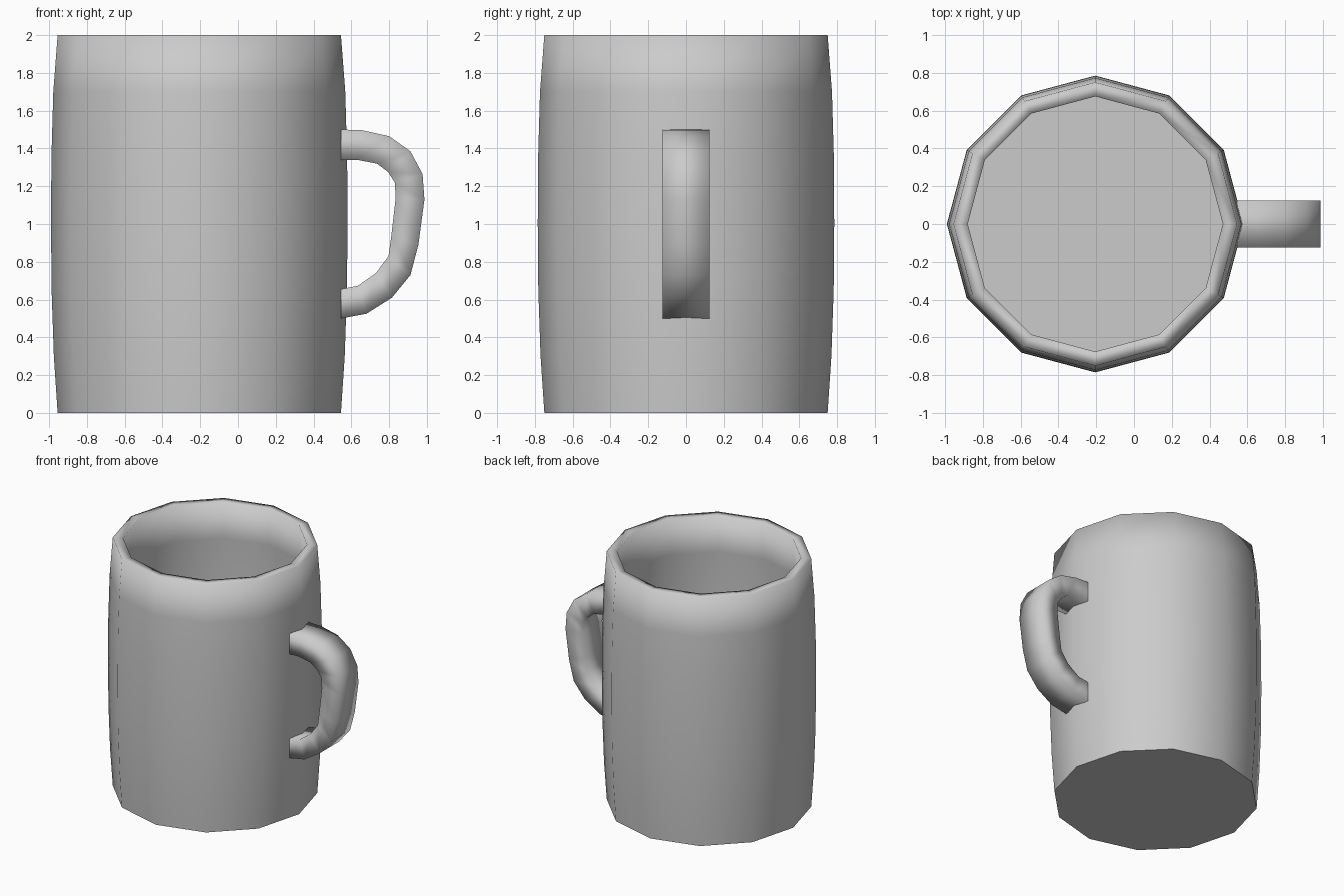
import bpy, bmesh
from math import sin, cos, tau

if "Cube" in bpy.data.objects:
    bpy.data.objects.remove(bpy.data.objects["Cube"])

SIDES = 12
CX = -0.205  # body axis


def finish(bm, name):
    bmesh.ops.recalc_face_normals(bm, faces=bm.faces)
    mesh = bpy.data.meshes.new(name)
    bm.to_mesh(mesh)
    bm.free()
    ob = bpy.data.objects.new(name, mesh)
    bpy.context.collection.objects.link(ob)
    return ob


# Mug body: bulged outer wall, rim, parallel inner wall and floor
outer = [(0.75, 0), (0.77, 0.3), (0.782, 0.65), (0.785, 1.0),
         (0.783, 1.35), (0.773, 1.7), (0.75, 2.0)]
inner = [(r - 0.075, z) for r, z in reversed(outer[1:])] + [(0.682, 0.1)]
bm = bmesh.new()
rings = [[bm.verts.new((CX + r * cos(tau * i / SIDES), r * sin(tau * i / SIDES), z))
          for i in range(SIDES)] for r, z in outer + inner]
for a, b in zip(rings, rings[1:]):
    for i in range(SIDES):
        j = (i + 1) % SIDES
        bm.faces.new((a[i], a[j], b[j], b[i])).smooth = True
for ring in (rings[0], rings[-1]):
    cap = bm.faces.new(ring)
    for e in cap.edges:
        e.smooth = False
finish(bm, "mug_body")

# Handle: smooth-shaded rectangular section following an outer and inner curve
out_path = [(0.545, 1.5), (0.655, 1.497), (0.80, 1.465), (0.913, 1.385), (0.977, 1.265),
            (0.987, 1.13), (0.955, 0.89), (0.913, 0.73), (0.815, 0.61), (0.68, 0.525), (0.545, 0.5)]
in_path = [(0.545, 1.34), (0.63, 1.34), (0.735, 1.32), (0.795, 1.275), (0.83, 1.22),
           (0.835, 1.14), (0.812, 0.94), (0.797, 0.83), (0.73, 0.74), (0.635, 0.673), (0.545, 0.655)]
W = 0.125
bm = bmesh.new()
loops = [[bm.verts.new((p[0], y, p[1])) for p, y in ((o, -W), (o, W), (n, W), (n, -W))]
         for o, n in zip(out_path, in_path)]
for a, b in zip(loops, loops[1:]):
    for i in range(4):
        j = (i + 1) % 4
        bm.faces.new((a[i], a[j], b[j], b[i])).smooth = True
finish(bm, "handle")
